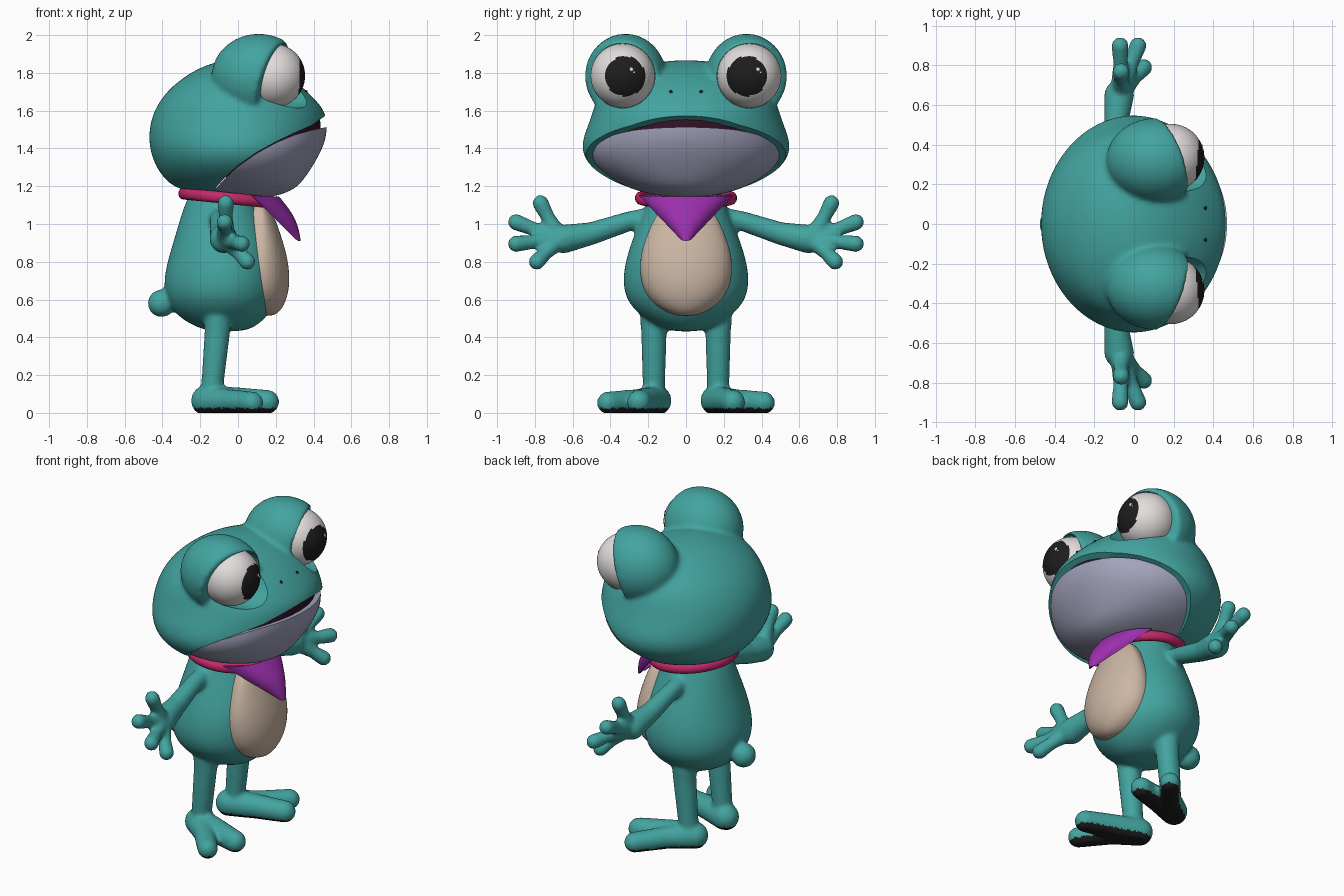
import bpy, bmesh, math
from mathutils import Vector, Matrix

if "Cube" in bpy.data.objects:
    bpy.data.objects.remove(bpy.data.objects["Cube"])


def material(name, rgb):
    m = bpy.data.materials.new(name)
    m.diffuse_color = (*rgb, 1)
    m.use_nodes = True
    m.node_tree.nodes["Principled BSDF"].inputs["Base Color"].default_value = m.diffuse_color
    return m


TEAL = material("teal skin", (0.055, 0.37, 0.35))
LAVENDER = material("lavender jaw", (0.36, 0.36, 0.50))
CREAM = material("cream belly", (0.60, 0.47, 0.37))
WHITE = material("eye white", (0.76, 0.73, 0.72))
BLACK = material("black", (0.012, 0.012, 0.012))
PINK = material("pink cloth", (0.55, 0.022, 0.14))
PURPLE = material("purple cloth", (0.33, 0.028, 0.42))
MAROON = material("dark mouth", (0.035, 0.006, 0.02))


def finish(bm, name, *mats):
    bmesh.ops.recalc_face_normals(bm, faces=bm.faces[:])
    me = bpy.data.meshes.new(name)
    bm.to_mesh(me)
    bm.free()
    ob = bpy.data.objects.new(name, me)
    bpy.context.collection.objects.link(ob)
    for m in mats:
        me.materials.append(m)
    return ob


def activate(ob):
    bpy.ops.object.select_all(action='DESELECT')
    ob.select_set(True)
    bpy.context.view_layer.objects.active = ob


def modify(ob, kind, **props):
    activate(ob)
    mod = ob.modifiers.new(kind.lower(), kind)
    for k, v in props.items():
        setattr(mod, k, v)
    bpy.ops.object.modifier_apply(modifier=mod.name)


def smooth(ob, angle=40):
    activate(ob)
    bpy.ops.object.shade_smooth_by_angle(angle=math.radians(angle))


def loft(bm, sections, x0, sy=1.0, sx=1.0, n=32):
    """Stack of egg-shaped rings: (z, back x, front x, half width)."""
    rings = []
    for z, xb, xf, w in sections:
        ring = []
        for i in range(n):
            a = 2 * math.pi * i / n
            c = math.cos(a)
            r = (xf - x0) if c > 0 else (x0 - xb)
            ring.append(bm.verts.new((x0 + sx * r * c, sy * w * math.sin(a), z)))
        rings.append(ring)
    for a, b in zip(rings, rings[1:]):
        for i in range(n):
            j = (i + 1) % n
            bm.faces.new((a[i], a[j], b[j], b[i]))
    bm.faces.new(rings[0][::-1])
    bm.faces.new(rings[-1])


def ball(bm, c, r, segs=32, rings=16):
    r = r if isinstance(r, tuple) else (r, r, r)
    mat = Matrix.Translation(c) @ Matrix.Diagonal((*r, 1))
    return bmesh.ops.create_uvsphere(bm, u_segments=segs, v_segments=rings,
                                     radius=1, matrix=mat)['verts']


def limb(bm, pts):
    """Chain of tapered capsules through (x, y, z, radius) points."""
    for p, q in zip(pts, pts[1:]):
        vs = ball(bm, p[:3], p[3], 16, 10) + ball(bm, q[:3], q[3], 16, 10)
        bmesh.ops.delete(bm, geom=list({f for v in vs for f in v.link_faces}), context='FACES_ONLY')
        out = bmesh.ops.convex_hull(bm, input=vs)
        junk = {g for g in out['geom_interior'] + out['geom_unused']
                if isinstance(g, bmesh.types.BMVert) and g.is_valid}
        bmesh.ops.delete(bm, geom=list(junk), context='VERTS')


def prism(name, profile):
    """Side profile (x, z) extruded across the whole width."""
    bm = bmesh.new()
    f = bm.faces.new([bm.verts.new((x, -0.9, z)) for x, z in profile])
    new = bmesh.ops.extrude_face_region(bm, geom=[f])['geom']
    bmesh.ops.translate(bm, vec=(0, 1.8, 0), verts=[g for g in new if isinstance(g, bmesh.types.BMVert)])
    return finish(bm, name)


def boolean(ob, cutter, op):
    modify(ob, 'BOOLEAN', object=cutter, operation=op, solver='EXACT')
    bpy.data.objects.remove(cutter)


# Skull with eye hoods
HEAD = [(1.14, 0.0, 0.17, 0.12), (1.165, -0.25, 0.26, 0.24), (1.2, -0.35, 0.32, 0.35),
        (1.25, -0.40, 0.36, 0.44), (1.31, -0.44, 0.40, 0.515), (1.38, -0.465, 0.44, 0.555),
        (1.45, -0.475, 0.468, 0.55), (1.53, -0.468, 0.476, 0.518), (1.6, -0.445, 0.462, 0.495),
        (1.66, -0.41, 0.41, 0.475), (1.72, -0.36, 0.35, 0.44), (1.78, -0.285, 0.27, 0.37),
        (1.835, -0.19, 0.16, 0.25), (1.868, -0.08, 0.05, 0.1)]
EYE = Vector((0.185, 0.335, 1.785))
bm = bmesh.new()
loft(bm, HEAD, 0.0)
skull = finish(bm, "skull", TEAL)
modify(skull, 'SUBSURF', levels=2)
bm = bmesh.new()
bm.from_mesh(skull.data)
for s in (1, -1):
    hood = bmesh.new()
    ball(hood, (0.11, 0.32 * s, 1.78), (0.25, 0.215, 0.227), 48, 32)
    cut = bmesh.ops.bisect_plane(hood, geom=hood.verts[:] + hood.edges[:] + hood.faces[:],
                                 plane_co=(0.2, 0.335 * s, 1.8), plane_no=(1, 0.37 * s, -0.31),
                                 clear_outer=True)['geom_cut']
    bmesh.ops.edgeloop_fill(hood, edges=[e for e in cut if isinstance(e, bmesh.types.BMEdge)])
    tmp = bpy.data.meshes.new("hood")
    hood.to_mesh(tmp)
    hood.free()
    bm.from_mesh(tmp)
    bpy.data.meshes.remove(tmp)
bm.to_mesh(skull.data)
bm.free()
modify(skull, 'REMESH', mode='VOXEL', voxel_size=0.013)
modify(skull, 'SMOOTH', factor=0.5, iterations=10)

# Mouth opening and eye sockets cut from the skull
lip = [(-0.15, 1.1), (-0.12, 1.19), (-0.06, 1.255), (0.0, 1.31), (0.1, 1.38), (0.2, 1.435),
       (0.3, 1.483), (0.39, 1.522), (0.43, 1.55), (0.48, 1.585), (0.8, 1.6), (0.8, 0.9), (-0.15, 0.9)]
boolean(skull, prism("mouth_cutter", lip), 'DIFFERENCE')
for s in (1, -1):
    bm = bmesh.new()
    bmesh.ops.create_cone(bm, cap_ends=True, segments=48, radius1=0.171, radius2=0.171, depth=0.5,
                          matrix=Matrix.Translation((EYE.x + 0.25, EYE.y * s, EYE.z)) @ Matrix.Rotation(math.pi / 2, 4, 'Y'))
    boolean(skull, finish(bm, "socket_cutter"), 'DIFFERENCE')
smooth(skull)

# Lower jaw
bm = bmesh.new()
loft(bm, HEAD, 0.0, sy=0.935)
jaw = finish(bm, "jaw", LAVENDER)
modify(jaw, 'SUBSURF', levels=2)
top = [(-0.15, 1.1), (-0.12, 1.185), (-0.06, 1.25), (0.0, 1.305), (0.1, 1.375), (0.2, 1.43),
       (0.3, 1.472), (0.39, 1.497), (0.48, 1.515), (0.8, 1.52), (0.8, 0.9), (-0.15, 0.9)]
boolean(jaw, prism("jaw_cutter", top), 'INTERSECT')
smooth(jaw)

# Dark mouth interior
bm = bmesh.new()
loft(bm, HEAD[3:9], 0.0, sy=0.86, sx=0.92)
smooth(finish(bm, "mouth_inside", MAROON))

# Eyes with painted pupils, highlights and nostrils
for s, side in ((1, "left"), (-1, "right")):
    c = Vector((EYE.x, EYE.y * s, EYE.z))
    bm = bmesh.new()
    bmesh.ops.create_uvsphere(bm, u_segments=48, v_segments=48, radius=0.17,
                              matrix=Matrix.Translation(c) @ Matrix.Rotation(math.pi / 2, 4, 'Y'))
    pupil = c + Vector((0, -0.012 * s, -0.003))
    for f in bm.faces:
        d = f.calc_center_median() - pupil
        f.material_index = int(d.x > 0 and math.hypot(d.y, d.z) < 0.106)
    smooth(finish(bm, side + "_eye", WHITE, BLACK), 60)
    bm = bmesh.new()
    for dy, dz, r in ((0.045, 0.033, 0.011), (0.06, 0.018, 0.006)):
        x = c.x + math.sqrt(0.17 ** 2 - dy * dy - dz * dz)
        ball(bm, (x, c.y + dy, c.z + dz), (0.004, r, r), 12, 8)
    smooth(finish(bm, side + "_eye_highlight", WHITE))
    bm = bmesh.new()
    ball(bm, (0.36, 0.08 * s, 1.7), 0.009, 12, 8)
    smooth(finish(bm, side + "_nostril", BLACK))

# Body, arms, hands, legs, feet and tail fused into one skin
BODY = [(0.43, -0.14, 0.03, 0.07), (0.46, -0.24, 0.10, 0.16), (0.52, -0.33, 0.165, 0.25),
        (0.6, -0.385, 0.205, 0.32), (0.7, -0.395, 0.215, 0.337), (0.8, -0.375, 0.215, 0.322),
        (0.9, -0.345, 0.19, 0.292), (1.0, -0.315, 0.15, 0.252), (1.1, -0.285, 0.11, 0.212),
        (1.2, -0.24, 0.08, 0.18)]
bm = bmesh.new()
loft(bm, BODY, -0.08)
body = finish(bm, "body", TEAL, BLACK)
modify(body, 'SUBSURF', levels=2)
bm = bmesh.new()
bm.from_mesh(body.data)
ball(bm, (-0.405, 0, 0.58), 0.073)
TIPS = [(-0.065, 0.77, 1.11), (-0.07, 0.9, 1.01), (0.02, 0.9, 0.895), (0.05, 0.79, 0.8)]
paths = [[(-0.1, 0.16, 1.04, 0.055), (-0.1, 0.3, 1.015, 0.052), (-0.09, 0.5, 0.95, 0.06),
          (-0.075, 0.65, 0.92, 0.076)],
         [(-0.105, 0.17, 0.55, 0.075), (-0.11, 0.17, 0.42, 0.068), (-0.14, 0.17, 0.1, 0.058)],
         [(-0.17, 0.155, 0.065, 0.08), (-0.02, 0.2, 0.065, 0.072), (0.155, 0.25, 0.058, 0.064)],
         [(-0.17, 0.155, 0.065, 0.08), (-0.05, 0.26, 0.06, 0.066), (0.075, 0.412, 0.053, 0.06)]]
for x, y, z in TIPS:
    mid = Vector((-0.065, 0.67, 0.92)).lerp(Vector((x, y, z)), 0.6)
    paths.append([(-0.065, 0.67, 0.92, 0.055), (*mid, 0.037), (x, y, z, 0.044)])
for s in (1, -1):
    for path in paths:
        limb(bm, [(x, y * s, z, r) for x, y, z, r in path])
bmesh.ops.recalc_face_normals(bm, faces=bm.faces[:])
bm.to_mesh(body.data)
bm.free()
modify(body, 'REMESH', mode='VOXEL', voxel_size=0.012)
modify(body, 'SMOOTH', factor=0.5, iterations=6)
for v in body.data.vertices:
    v.co.z = max(v.co.z, 0.0)
body.data.update()
for p in body.data.polygons:
    p.material_index = int(p.center.z < 0.025 and p.normal.z < -0.45)
smooth(body, 60)

# Belly patch
BELLY = [(0.513, 0.12, 0.18, 0.04), (0.53, 0.08, 0.215, 0.10), (0.57, 0.03, 0.245, 0.165),
         (0.63, 0.0, 0.266, 0.215), (0.7, 0.0, 0.274, 0.24), (0.78, 0.0, 0.269, 0.246),
         (0.86, 0.0, 0.252, 0.236), (0.95, 0.0, 0.225, 0.205), (1.05, 0.0, 0.188, 0.16),
         (1.13, 0.0, 0.14, 0.09)]
bm = bmesh.new()
loft(bm, BELLY, 0.125)
belly = finish(bm, "belly", CREAM)
modify(belly, 'SUBSURF', levels=2)
smooth(belly, 60)


# Scarf roll around the neck
def neck(a):
    return Vector((-0.055 + 0.235 * math.cos(a), 0.245 * math.sin(a), 1.137 - 0.024 * math.cos(a)))


bm = bmesh.new()
rings = []
for i in range(48):
    a = 2 * math.pi * i / 48
    out = Vector((math.cos(a), math.sin(a), 0))
    rings.append([bm.verts.new(neck(a) + out * 0.026 * math.cos(b) + Vector((0, 0, 0.031 * math.sin(b))))
                  for b in (2 * math.pi * k / 12 for k in range(12))])
for i in range(48):
    for k in range(12):
        a, b, l = rings[i], rings[(i + 1) % 48], (k + 1) % 12
        bm.faces.new((a[k], b[k], b[l], a[l]))
smooth(finish(bm, "scarf_roll", PINK), 60)

# Scarf triangle hanging in front
bm = bmesh.new()
N, M = 20, 12
tip = Vector((0.325, 0, 0.91))
grid = []
for j in range(M + 1):
    t = j / M
    row = []
    for i in range(N + 1):
        u = 2 * i / N - 1
        a = u * math.radians(62)
        p = neck(a) + Vector((0.032 * math.cos(a), 0.032 * math.sin(a), 0.028))
        q = tip + Vector((-0.02 * u * u, 0.022 * u, 0.012 * u * u))
        p = p.lerp(q, t)
        p.x += 0.025 * math.sin(math.pi * t) * (1 - u * u)
        row.append(bm.verts.new(p))
    grid.append(row)
for a, b in zip(grid, grid[1:]):
    for i in range(N):
        bm.faces.new((a[i], a[i + 1], b[i + 1], b[i]))
scarf = finish(bm, "scarf_triangle", PURPLE)
modify(scarf, 'SOLIDIFY', thickness=0.014, offset=0)
smooth(scarf)
